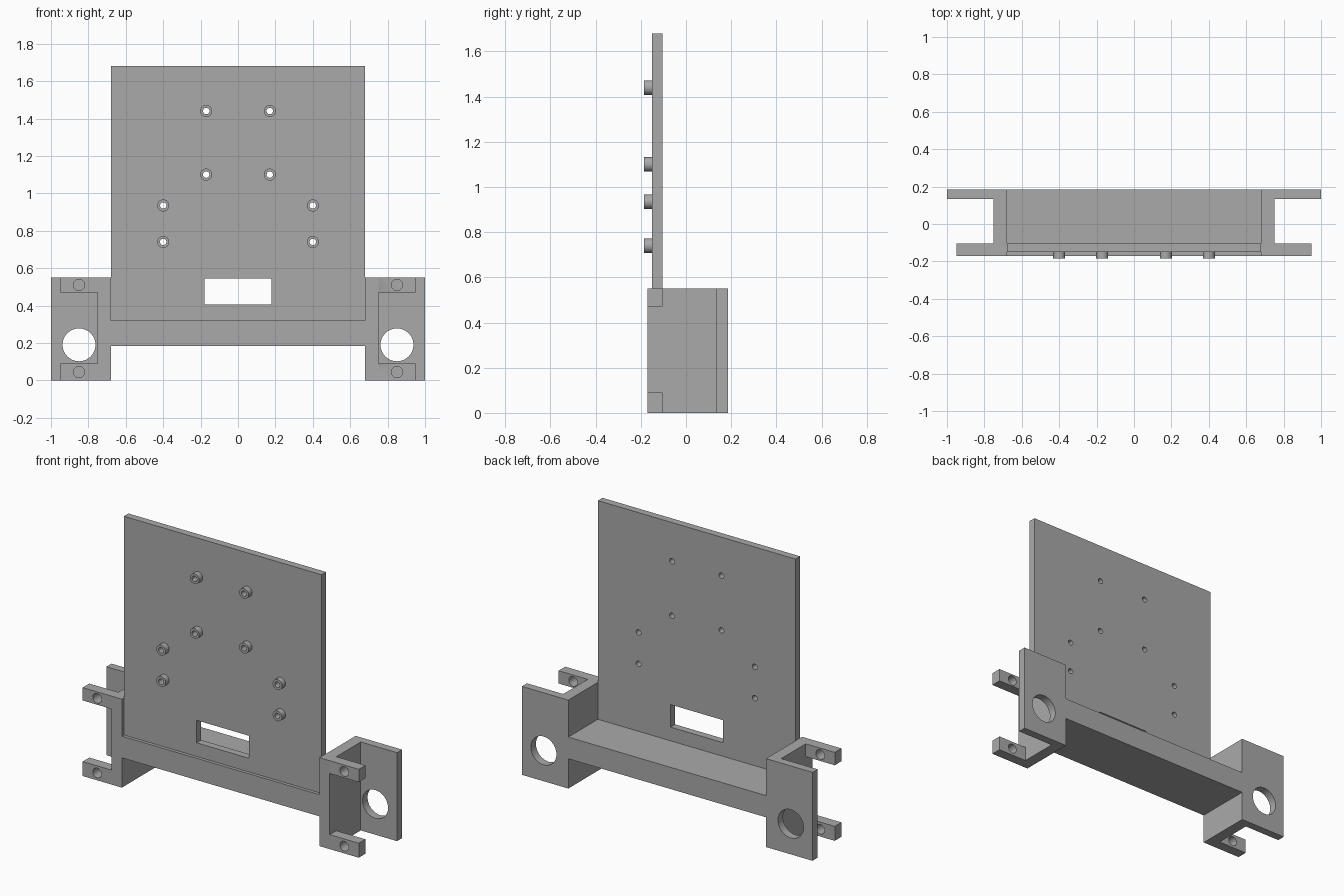
import bpy
import bmesh
import math
from mathutils import Matrix

if "Cube" in bpy.data.objects:
    bpy.data.objects.remove(bpy.data.objects["Cube"], do_unlink=True)

grey = bpy.data.materials.new("plain grey")
grey.use_nodes = True
COLOUR = (0.4, 0.4, 0.4, 1)
grey.diffuse_color = COLOUR
grey.node_tree.nodes["Principled BSDF"].inputs["Base Color"].default_value = COLOUR


def circle(x, z, radius, sides=32):
    steps = [2 * math.pi * i / sides for i in range(sides)]
    return [(x + radius * math.cos(a), z + radius * math.sin(a)) for a in steps]


def rectangle(x0, x1, z0, z1):
    return [(x0, z0), (x1, z0), (x1, z1), (x0, z1)]


def mirrored(half):
    """Close a half outline with its reflection across x = 0."""
    return half + [(-x, z) for x, z in reversed(half)]


def clean(mesh):
    bm = bmesh.new()
    bm.from_mesh(mesh)
    bmesh.ops.remove_doubles(bm, verts=bm.verts, dist=0.0002)
    bmesh.ops.recalc_face_normals(bm, faces=bm.faces)
    bm.to_mesh(mesh)
    bm.free()


def prism(name, loops, y0, y1):
    """Extrude an outline with optional holes from y0 to y1."""
    curve = bpy.data.curves.new(name, "CURVE")
    curve.dimensions = "2D"
    curve.fill_mode = "BOTH"
    curve.extrude = (y1 - y0) / 2
    for loop in loops:
        spline = curve.splines.new("POLY")
        spline.points.add(len(loop) - 1)
        for point, (x, z) in zip(spline.points, loop):
            point.co = (x, z, 0, 1)
        spline.use_cyclic_u = True
    temp = bpy.data.objects.new(name, curve)
    bpy.context.collection.objects.link(temp)
    deps = bpy.context.evaluated_depsgraph_get()
    mesh = bpy.data.meshes.new_from_object(temp.evaluated_get(deps))
    bpy.data.objects.remove(temp, do_unlink=True)
    mesh.transform(Matrix.Translation((0, (y0 + y1) / 2, 0)) @ Matrix.Rotation(math.pi / 2, 4, "X"))
    clean(mesh)
    mesh.materials.clear()
    mesh.materials.append(grey)
    obj = bpy.data.objects.new(name, mesh)
    bpy.context.collection.objects.link(obj)
    return obj


def unite(base, others):
    """Fuse the other solids into the base."""
    for other in others:
        mod = base.modifiers.new("join", "BOOLEAN")
        mod.operation = "UNION"
        mod.solver = "EXACT"
        mod.object = other
    deps = bpy.context.evaluated_depsgraph_get()
    mesh = bpy.data.meshes.new_from_object(base.evaluated_get(deps))
    base.modifiers.clear()
    base.data = mesh
    clean(mesh)
    for other in others:
        bpy.data.objects.remove(other, do_unlink=True)


def smooth(obj):
    bpy.ops.object.select_all(action="DESELECT")
    obj.select_set(True)
    bpy.context.view_layer.objects.active = obj
    bpy.ops.object.shade_smooth_by_angle(angle=math.radians(30))


# Main dimensions
INNER, OUTER, TOP = 0.68, 0.75, 0.55
BEAM_LOW, BEAM_HIGH = 0.185, 0.32
FRONT, BACK = -0.17, 0.185
PLATE_FRONT, PLATE_BACK = -0.15, -0.105
SERVO_X = 0.85


def h_outline(reach):
    """Crossbeam with an upright block at each end."""
    return mirrored([(INNER, BEAM_LOW), (INNER, 0), (reach, 0), (reach, TOP),
                     (INNER, TOP), (INNER, BEAM_HIGH)])


# Frame: crossbeam and side walls, rear flanges with axle holes, front lugs
frame = prism("frame", [h_outline(OUTER)], FRONT, BACK)
axle_holes = [circle(s * SERVO_X, 0.19, 0.088, 48) for s in (-1, 1)]
rear_flanges = prism("rear_flanges", [h_outline(1.0)] + axle_holes, BACK - 0.05, BACK)
lug_outline = mirrored([
    (INNER, BEAM_LOW), (INNER, 0), (0.95, 0), (0.95, 0.09), (OUTER, 0.09),
    (OUTER, 0.47), (0.95, 0.47), (0.95, TOP), (INNER, TOP), (INNER, BEAM_HIGH)])
screw_holes = [circle(s * SERVO_X, z, 0.03) for s in (-1, 1) for z in (0.045, 0.51)]
front_lugs = prism("front_lugs", [lug_outline] + screw_holes, FRONT, PLATE_BACK)
unite(frame, [rear_flanges, front_lugs])
smooth(frame)

# Mounting plate with cable slot and through holes
posts = [(s * x, z) for s in (-1, 1)
         for x, z in ((0.17, 1.44), (0.17, 1.10), (0.40, 0.935), (0.40, 0.74))]
bores = [circle(x, z, 0.017) for x, z in posts]
plate = prism("mounting_plate",
              [rectangle(-INNER, INNER, BEAM_HIGH, 1.68),
               rectangle(-0.18, 0.18, 0.405, 0.545)] + bores, PLATE_FRONT, PLATE_BACK)
smooth(plate)

# Hollow standoffs on the plate front
for number, (x, z) in enumerate(posts, 1):
    standoff = prism(f"standoff_{number}", [circle(x, z, 0.032), circle(x, z, 0.017)],
                     -0.185, PLATE_FRONT)
    smooth(standoff)
